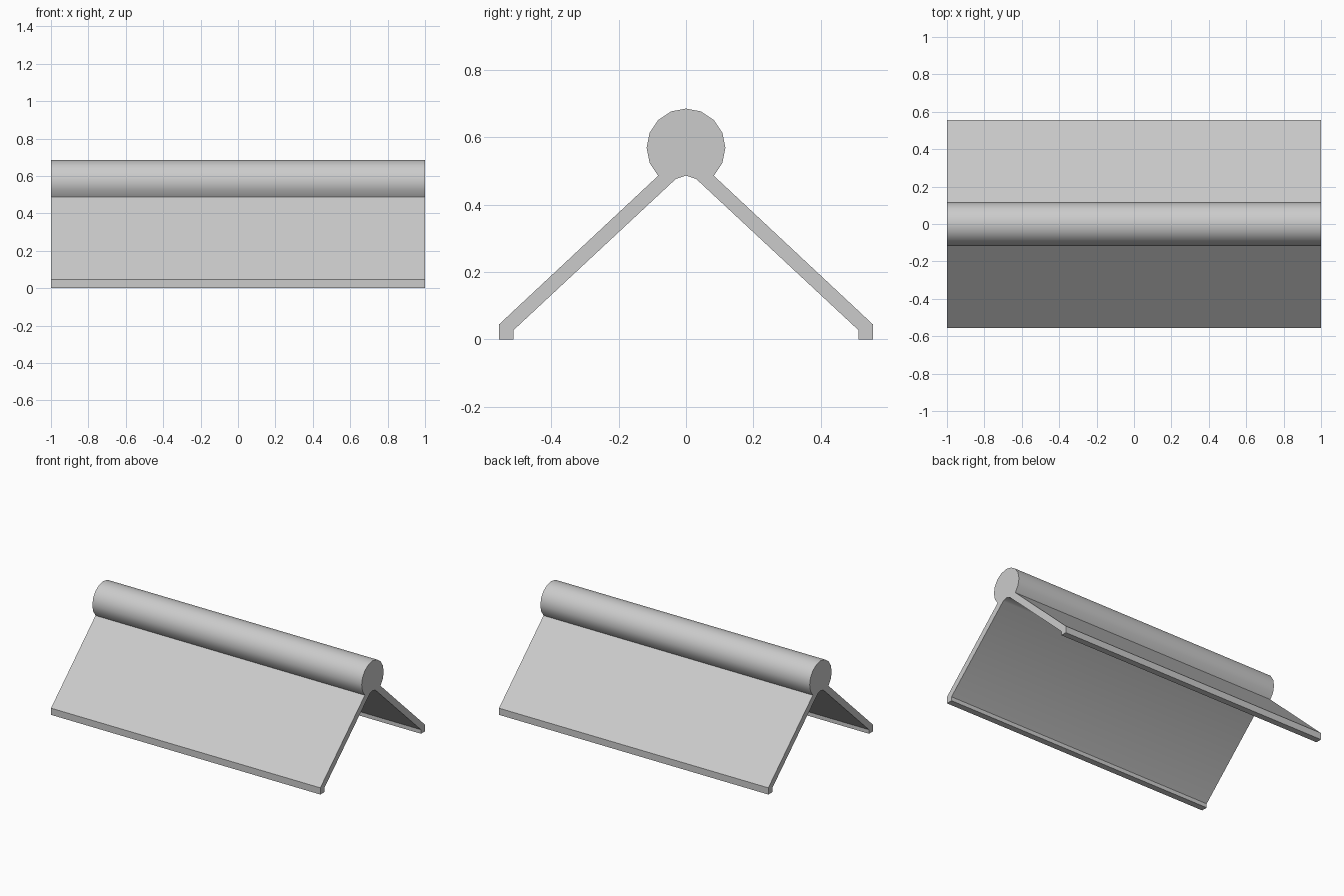
import bpy, bmesh, math

cube = bpy.data.objects.get("Cube")
if cube:
    bpy.data.objects.remove(cube, do_unlink=True)

# Plain grey material
GREY = (0.6, 0.6, 0.6, 1.0)
mat = bpy.data.materials.new("plain grey")
mat.use_nodes = True
mat.diffuse_color = GREY
mat.node_tree.nodes["Principled BSDF"].inputs["Base Color"].default_value = GREY

# Half profile (y, z): 16-sided ridge roll, sloping leg, upright foot, rounded crook
R, CZ = 0.117, 0.569
roll = [(R * math.sin(math.radians(a)), CZ + R * math.cos(math.radians(a)))
        for a in (22.5 * i for i in range(1, 7))]
half = roll + [(0.555, 0.045), (0.555, 0.0), (0.513, 0.0), (0.513, 0.027), (0.03, 0.477)]
profile = ([(0.0, CZ + R)] + half + [(0.0, 0.487)]
           + [(-y, z) for y, z in reversed(half)])

# Extrude the whole section along x
bm = bmesh.new()
section = bm.faces.new([bm.verts.new((-1.0, y, z)) for y, z in profile])
grown = bmesh.ops.extrude_face_region(bm, geom=[section], use_keep_orig=True)["geom"]
bmesh.ops.translate(bm, vec=(2.0, 0, 0),
                    verts=[v for v in grown if isinstance(v, bmesh.types.BMVert)])
bmesh.ops.recalc_face_normals(bm, faces=bm.faces)

mesh = bpy.data.meshes.new("ridge_cap")
bm.to_mesh(mesh)
bm.free()
mesh.materials.append(mat)
ridge = bpy.data.objects.new("ridge_cap", mesh)
bpy.context.collection.objects.link(ridge)

# Smooth the roll and crook, keep the leg and foot edges sharp
bpy.ops.object.select_all(action='DESELECT')
ridge.select_set(True)
bpy.context.view_layer.objects.active = ridge
bpy.ops.object.shade_smooth_by_angle(angle=math.radians(44))
